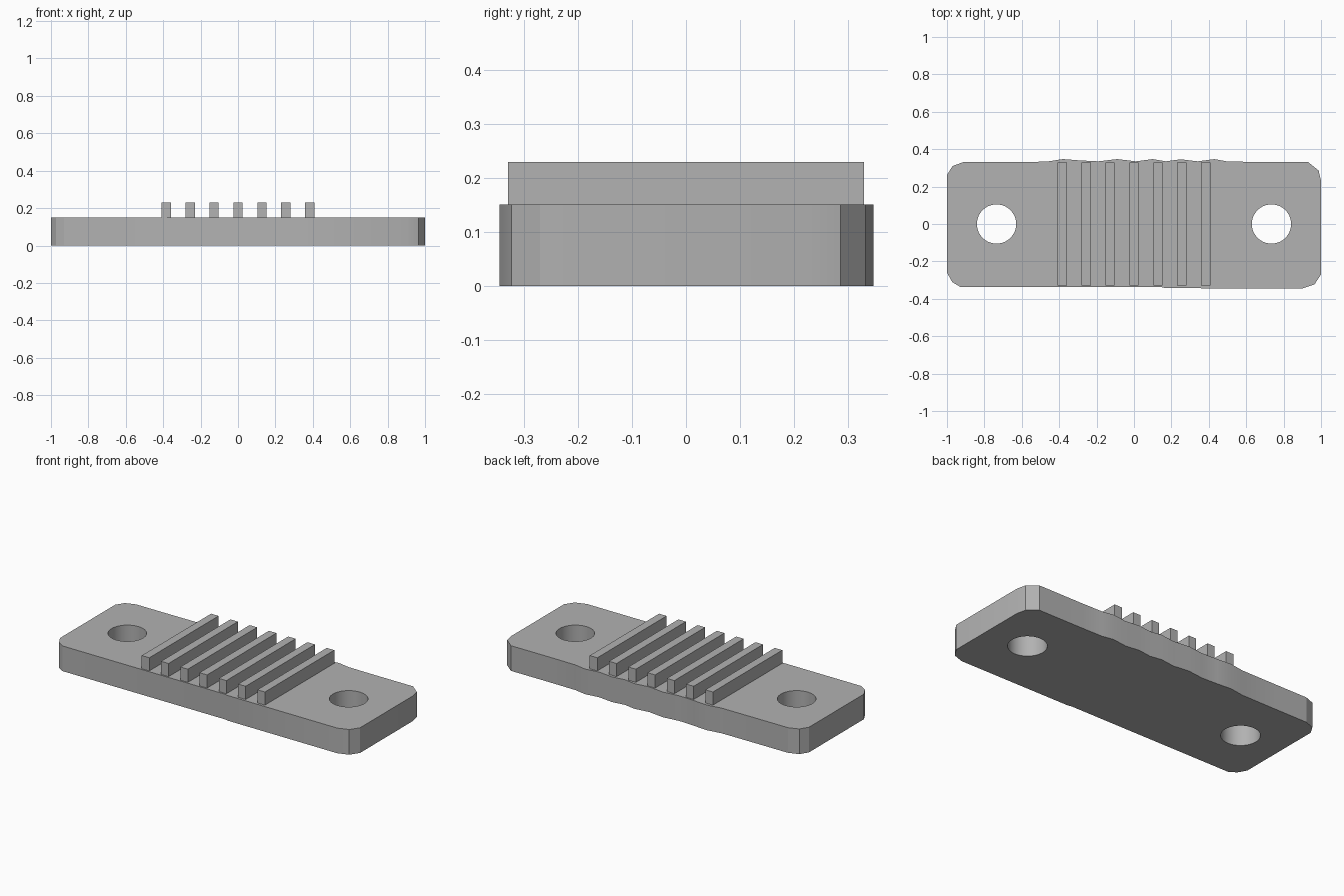
import bpy, bmesh, math

if "Cube" in bpy.data.objects:
    bpy.data.objects.remove(bpy.data.objects["Cube"])

grey = bpy.data.materials.new("grey")
grey.diffuse_color = (0.445, 0.445, 0.445, 1)
grey.use_nodes = True
grey.node_tree.nodes["Principled BSDF"].inputs["Base Color"].default_value = grey.diffuse_color

PLATE_H, RIB_TOP = 0.151, 0.23


def smooth(obj):
    bpy.ops.object.select_all(action='DESELECT')
    obj.select_set(True)
    bpy.context.view_layer.objects.active = obj
    bpy.ops.object.shade_smooth_by_angle(angle=math.radians(20))


# Plate outline, counter-clockwise: straight front, clipped corners, wavy back
outline = [
    (-0.93, -0.336), (0.15, -0.338), (0.17, -0.343), (0.90, -0.345),
    (0.965, -0.323), (1.0, -0.27), (1.0, 0.23), (0.987, 0.286), (0.93, 0.332),
    (0.64, 0.332), (0.50, 0.334), (0.43, 0.347), (0.34, 0.335), (0.25, 0.346),
    (0.17, 0.335), (0.10, 0.347), (0.01, 0.335), (-0.09, 0.347), (-0.19, 0.335),
    (-0.29, 0.340), (-0.38, 0.347), (-0.47, 0.333), (-0.70, 0.332),
    (-0.91, 0.332), (-0.97, 0.31), (-1.0, 0.262), (-1.0, -0.26), (-0.972, -0.31),
]
mesh = bpy.data.meshes.new("base_plate")
bm = bmesh.new()
face = bm.faces.new([bm.verts.new((x, y, 0)) for x, y in outline])
ext = bmesh.ops.extrude_face_region(bm, geom=[face])
top = [v for v in ext["geom"] if isinstance(v, bmesh.types.BMVert)]
bmesh.ops.translate(bm, verts=top, vec=(0, 0, PLATE_H))
bmesh.ops.recalc_face_normals(bm, faces=bm.faces)
bm.to_mesh(mesh)
bm.free()
plate = bpy.data.objects.new("base_plate", mesh)
bpy.context.collection.objects.link(plate)
plate.data.materials.append(grey)

# Mounting holes at both ends
for side, name in ((-1, "left"), (1, "right")):
    bpy.ops.mesh.primitive_cylinder_add(vertices=48, radius=0.105, depth=0.6,
                                        location=(side * 0.735, 0, 0.07))
    cutter = bpy.context.object
    cutter.name = name + "_hole_cutter"
    cutter.data.materials.append(grey)
    mod = plate.modifiers.new(name + "_hole", 'BOOLEAN')
    mod.operation, mod.solver, mod.object = 'DIFFERENCE', 'EXACT', cutter
    bpy.ops.object.select_all(action='DESELECT')
    bpy.context.view_layer.objects.active = plate
    plate.select_set(True)
    bpy.ops.object.modifier_apply(modifier=mod.name)
    bpy.data.objects.remove(cutter, do_unlink=True)
smooth(plate)

# Seven raised ribs across the middle
for i in range(7):
    bottom = PLATE_H - 0.005
    bpy.ops.mesh.primitive_cube_add(
        size=1, location=((i - 3) * 0.128, 0, (bottom + RIB_TOP) / 2))
    rib = bpy.context.object
    rib.name = f"rib_{i + 1}"
    rib.scale = (0.05, 0.658, RIB_TOP - bottom)
    rib.data.materials.append(grey)
